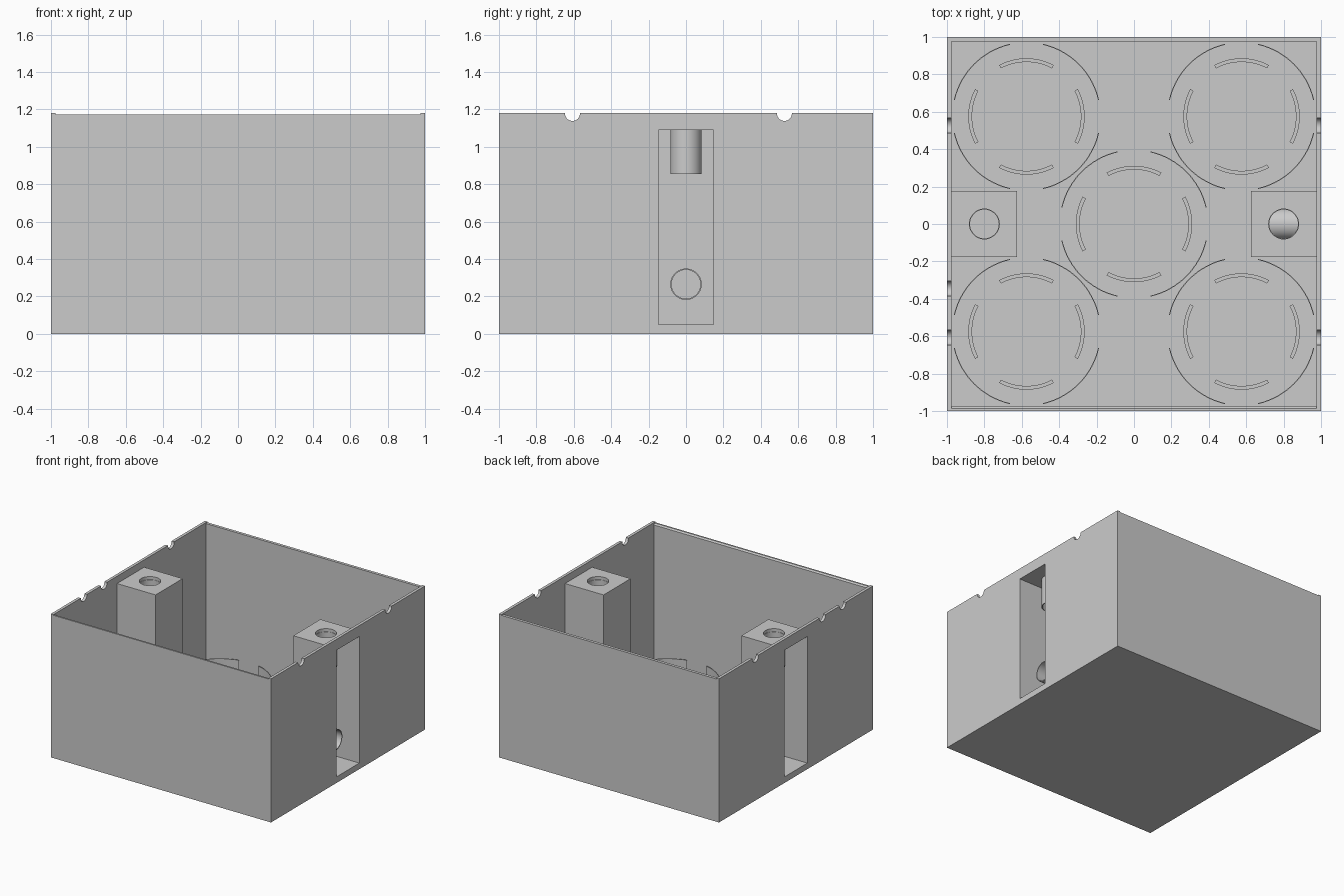
import bpy, bmesh, math
from mathutils import Matrix, Vector

old = bpy.data.objects.get("Cube")
if old:
    bpy.data.objects.remove(old, do_unlink=True)

grey = bpy.data.materials.new("plain_grey")
grey.use_nodes = True
grey.diffuse_color = (0.6, 0.6, 0.6, 1)
grey.node_tree.nodes["Principled BSDF"].inputs["Base Color"].default_value = (0.6, 0.6, 0.6, 1)

H = 1.18        # overall height
WALL = 0.024
FLOOR = 0.027
IN = 1 - WALL   # inner half width


def finish(name, bm):
    bmesh.ops.recalc_face_normals(bm, faces=bm.faces)
    mesh = bpy.data.meshes.new(name)
    bm.to_mesh(mesh)
    bm.free()
    mesh.materials.append(grey)
    ob = bpy.data.objects.new(name, mesh)
    bpy.context.collection.objects.link(ob)
    return ob


def box(name, lo, hi):
    lo, hi = Vector(lo), Vector(hi)
    bm = bmesh.new()
    bmesh.ops.create_cube(bm, size=1, matrix=Matrix.Translation((lo + hi) / 2)
                          @ Matrix.Diagonal((*(hi - lo), 1)))
    return finish(name, bm)


def cylinder(name, centre, radius, depth, along_x=False):
    bm = bmesh.new()
    turn = Matrix.Rotation(math.pi / 2, 4, 'Y') if along_x else Matrix()
    bmesh.ops.create_cone(bm, cap_ends=True, segments=48, radius1=radius, radius2=radius,
                          depth=depth, matrix=Matrix.Translation(centre) @ turn)
    return finish(name, bm)


def arc_wall(bm, r0, r1, z0, z1, start, end, matrix, steps=16):
    """Ring sector with a rectangular section, angles in degrees."""
    full = abs(end - start) >= 360
    rows = []
    for i in range(steps if full else steps + 1):
        a = math.radians(start + (end - start) * i / steps)
        rows.append([bm.verts.new(matrix @ Vector((r * math.cos(a), r * math.sin(a), z)))
                     for r, z in ((r0, z0), (r1, z0), (r1, z1), (r0, z1))])
    for i in range(steps):
        a, b = rows[i], rows[(i + 1) % len(rows)]
        for k in range(4):
            bm.faces.new((a[k], a[(k + 1) % 4], b[(k + 1) % 4], b[k]))
    if not full:
        bm.faces.new(rows[0])
        bm.faces.new(rows[-1])


def combine(target, tool, operation='DIFFERENCE'):
    mod = target.modifiers.new(tool.name, 'BOOLEAN')
    mod.operation, mod.solver, mod.object = operation, 'EXACT', tool
    bpy.context.view_layer.objects.active = target
    bpy.ops.object.modifier_apply(modifier=mod.name)
    bpy.data.objects.remove(tool, do_unlink=True)


def smooth(ob):
    bpy.ops.object.select_all(action='DESELECT')
    ob.select_set(True)
    bpy.context.view_layer.objects.active = ob
    bpy.ops.object.shade_smooth_by_angle(angle=math.radians(30))


# Open box
body = box("box_body", (-1, -1, 0), (1, 1, H))
combine(body, box("cavity", (-IN, -IN, FLOOR), (IN, IN, H + 0.2)))

# Lowered front and back rims, the front one chamfered inside
bm = bmesh.new()
rim = [(-1.1, 1.173), (-0.986, 1.173), (-0.97, 1.155), (-0.9, 1.155),
       (0.9, 1.173), (1.1, 1.173), (1.1, 1.3), (-1.1, 1.3)]
face = bm.faces.new([bm.verts.new((-IN, y, z)) for y, z in rim])
side = bmesh.ops.extrude_face_region(bm, geom=[face])
bmesh.ops.translate(bm, vec=(2 * IN, 0, 0),
                    verts=[v for v in side["geom"] if isinstance(v, bmesh.types.BMVert)])
combine(body, finish("rim_cutter", bm))

# Hollow side pillars, open through the outer walls
for s in (-1, 1):
    xs = sorted((s * 0.626, s * 0.99))
    combine(body, box("pillar", (xs[0], -0.176, 0.01), (xs[1], 0.176, 1.12)), 'UNION')
    xs = sorted((s * 0.654, s * 1.1))
    combine(body, box("pocket", (xs[0], -0.147, 0.05), (xs[1], 0.147, 1.09)))
    combine(body, cylinder("top_hole", (s * 0.8, 0, 1.12), 0.08, 0.12))
combine(body, cylinder("cable_hole", (0.64, 0, 0.265), 0.077, 0.1, True))

# Cable notches in the rims of the side walls
for s, ys in ((1, (-0.607, 0.526)), (-1, (-0.607, -0.345, 0.526))):
    for y in ys:
        combine(body, cylinder("notch", (s, y, 1.178), 0.04, 0.2, True))
smooth(body)

# Thin sleeves inside the pillars
for name, s in (("right_sleeve", -1), ("left_sleeve", 1)):
    bm = bmesh.new()
    arc_wall(bm, 0.077, 0.084, 0.855, 1.095, 0, 360, Matrix.Translation((s * 0.8, 0, 0)), 48)
    smooth(finish(name, bm))
bm = bmesh.new()
arc_wall(bm, 0.077, 0.084, 0.65, 0.89, 0, 360,
         Matrix.Translation((0, 0, 0.265)) @ Matrix.Rotation(math.pi / 2, 4, 'Y'), 48)
smooth(finish("cable_sleeve", bm))

# Five round holders on the floor: tall thin outer arcs, low inner arcs
C = 0.575
for i, (x, y) in enumerate(((0, 0), (C, C), (-C, C), (-C, -C), (C, -C))):
    place = Matrix.Translation((x, y, 0))
    tall, low = bmesh.new(), bmesh.new()
    for q in range(0, 360, 90):
        arc_wall(tall, 0.393, 0.398, 0.02, 0.14, q + 13, q + 77, place)
        arc_wall(low, 0.291, 0.311, 0.02, 0.05, q - 28, q + 28, place)
    smooth(finish(f"holder_wall_{i + 1}", tall))
    smooth(finish(f"holder_ridge_{i + 1}", low))
